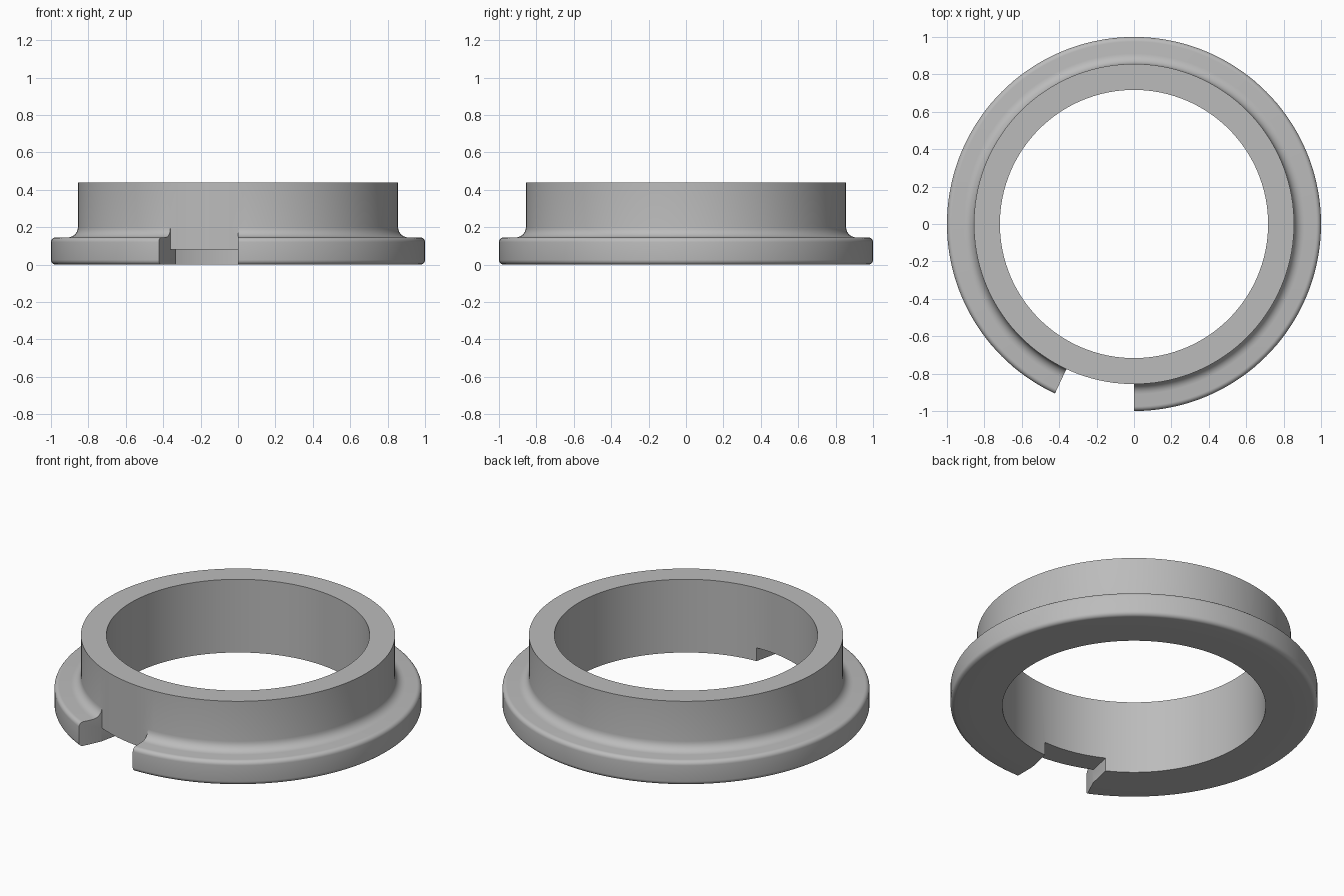
import bpy, bmesh
from math import sin, cos, pi, radians
from mathutils import Matrix

if "Cube" in bpy.data.objects:
    bpy.data.objects.remove(bpy.data.objects["Cube"])

INNER, WALL, OUTER = 0.717, 0.856, 1.0
HEIGHT, FLANGE, SLOT = 0.44, 0.145, 0.08
ROUND, FILLET = 0.025, 0.055
SEGMENTS, GAP = 144, 10          # the flange is missing over GAP segments
STEP = 2 * pi / SEGMENTS

metal = bpy.data.materials.new("grey_metal")
metal.use_nodes = True
colour = (0.5, 0.5, 0.5, 1)
metal.diffuse_color = colour
metal.node_tree.nodes["Principled BSDF"].inputs["Base Color"].default_value = colour


def arc(cx, cz, r, start, end, n=6):
    """Points (radius, height) along an arc, angles in degrees."""
    turns = [radians(start + (end - start) * i / n) for i in range(n + 1)]
    return [(cx + r * cos(a), cz + r * sin(a)) for a in turns]


# Cross-section: wall bottom, rounded flange, fillet into the wall
flange = [(WALL, 0)]
flange += arc(OUTER - ROUND, ROUND, ROUND, -90, 0)
flange += arc(OUTER - ROUND, FLANGE - ROUND, ROUND, 0, 90)
flange += arc(WALL + FILLET, FLANGE + FILLET, FILLET, 270, 180)
profile = flange + [(WALL, HEIGHT), (INNER, HEIGHT), (INNER, 0)]
last = len(flange) - 1

# Collar: lathe the section, skipping the flange in the gap
bm = bmesh.new()
rings = []
for s in range(SEGMENTS):
    a = -pi / 2 + s * STEP
    rings.append([bm.verts.new((r * cos(a), r * sin(a), z)) for r, z in profile])
for s in range(SEGMENTS):
    a, b = rings[s], rings[(s + 1) % SEGMENTS]
    in_gap = s >= SEGMENTS - GAP
    for i in range(len(profile)):
        j = (i + 1) % len(profile)
        if in_gap and i < last:
            continue
        bm.faces.new((a[i], b[i], b[j], a[j]))
    if in_gap:
        bm.faces.new((a[0], b[0], b[last], a[last]))
for s in (0, SEGMENTS - GAP):
    bm.faces.new(rings[s][:last + 1])
bmesh.ops.delete(bm, geom=[v for v in bm.verts if not v.link_faces], context='VERTS')
bmesh.ops.recalc_face_normals(bm, faces=bm.faces)
mesh = bpy.data.meshes.new("flanged_collar")
bm.to_mesh(mesh)
bm.free()
collar = bpy.data.objects.new("flanged_collar", mesh)
bpy.context.collection.objects.link(collar)
mesh.materials.append(metal)

# Parallel-sided slot under the wall, centred on the gap
middle = GAP * STEP / 2
bpy.ops.mesh.primitive_cube_add(size=1)
cutter = bpy.context.object
cutter.name = "slot_cutter"
cutter.hide_render = True
width = 2 * WALL * sin(middle) + 0.002
cutter.data.transform(Matrix.Rotation(-middle, 4, 'Z')
                      @ Matrix.Translation((0, -0.85, SLOT - 0.5))
                      @ Matrix.Diagonal((width, 0.6, 1, 1)))
cutter.data.materials.append(metal)

bpy.ops.object.select_all(action='DESELECT')
collar.select_set(True)
bpy.context.view_layer.objects.active = collar
cut = collar.modifiers.new("slot", 'BOOLEAN')
cut.operation, cut.solver, cut.object = 'DIFFERENCE', 'EXACT', cutter
bpy.ops.object.modifier_apply(modifier=cut.name)
bpy.data.objects.remove(cutter)
bpy.ops.object.shade_smooth_by_angle(angle=radians(30))
